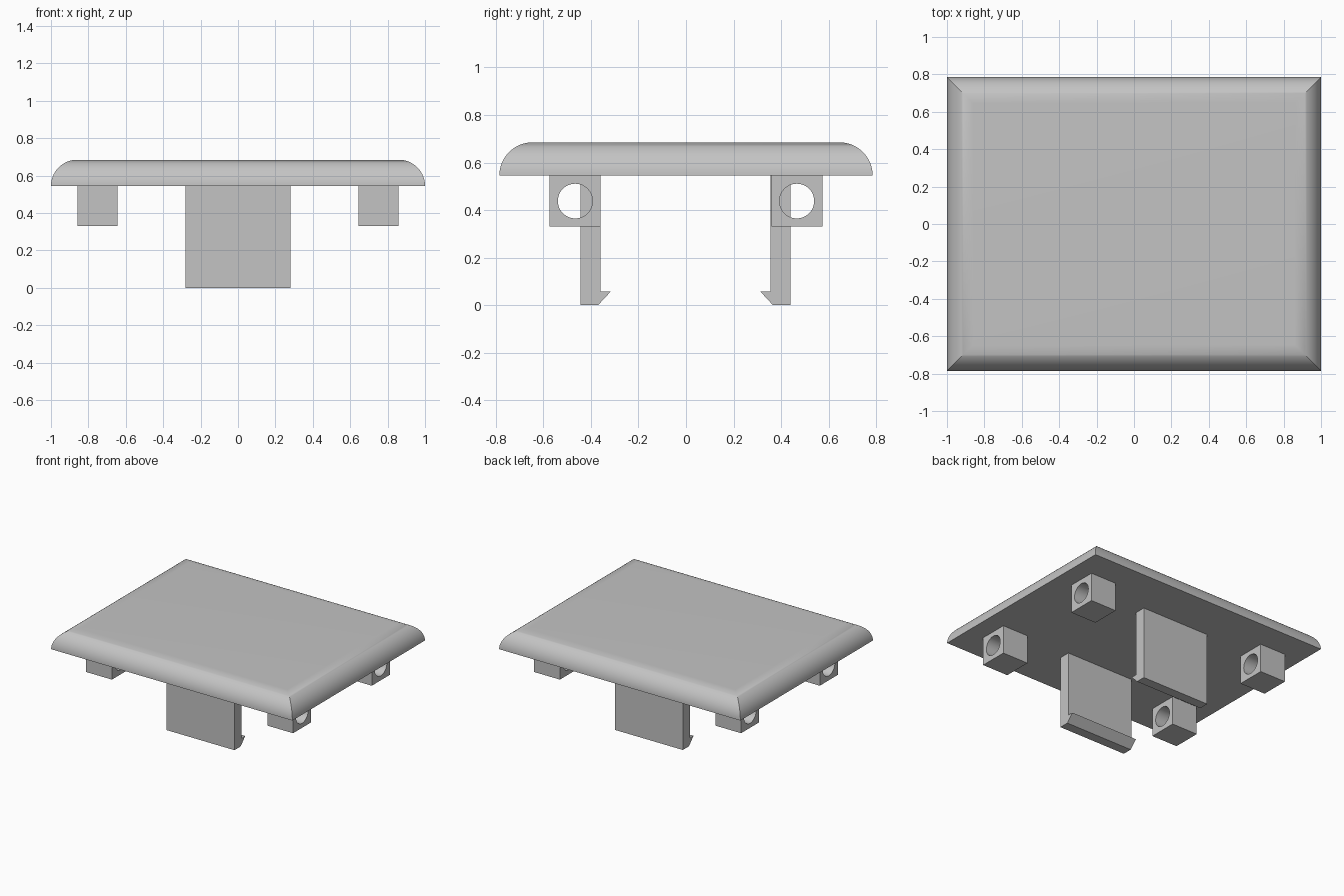
import bpy
import math

if "Cube" in bpy.data.objects:
    bpy.data.objects.remove(bpy.data.objects["Cube"], do_unlink=True)

grey = bpy.data.materials.new("plain grey")
grey.use_nodes = True
colour = (0.55, 0.55, 0.55, 1)
grey.diffuse_color = colour
grey.node_tree.nodes["Principled BSDF"].inputs["Base Color"].default_value = colour

UNDERSIDE = 0.545


def loft(name, rings, capped=True, closed=False):
    """Join matching rings of points with quads."""
    n = len(rings[0])
    verts = [p for ring in rings for p in ring]
    faces = []
    count = len(rings)
    for r in range(count if closed else count - 1):
        a, b = r * n, ((r + 1) % count) * n
        for i in range(n):
            j = (i + 1) % n
            faces.append((a + i, a + j, b + j, b + i))
    if capped:
        faces.append(tuple(reversed(range(n))))
        faces.append(tuple(range((count - 1) * n, count * n)))
    mesh = bpy.data.meshes.new(name)
    mesh.from_pydata(verts, [], faces)
    mesh.materials.append(grey)
    obj = bpy.data.objects.new(name, mesh)
    bpy.context.collection.objects.link(obj)
    # Consistent outward normals, smooth curves with sharp edges kept
    bpy.ops.object.select_all(action="DESELECT")
    obj.select_set(True)
    bpy.context.view_layer.objects.active = obj
    bpy.ops.object.mode_set(mode="EDIT")
    bpy.ops.mesh.select_all(action="SELECT")
    bpy.ops.mesh.normals_make_consistent(inside=False)
    bpy.ops.object.mode_set(mode="OBJECT")
    bpy.ops.object.shade_smooth_by_angle(angle=math.radians(30))
    return obj


# Cover plate: quarter-round edges meeting in mitred corners
RADIUS, STEPS = 0.14, 20
rings = []
for k in range(STEPS + 1):
    a = math.pi / 2 * k / STEPS
    inset = RADIUS * (1 - math.cos(a))
    x, y, z = 1 - inset, 0.785 - inset, UNDERSIDE + RADIUS * math.sin(a)
    rings.append([(-x, -y, z), (x, -y, z), (x, y, z), (-x, y, z)])
loft("cover_plate", rings)

# Snap clips: hooked profile extruded along x, barbs facing inward
profile = [(0.441, UNDERSIDE), (0.441, 0), (0.368, 0),
           (0.314, 0.058), (0.357, 0.058), (0.357, UNDERSIDE)]
for side, label in ((-1, "front"), (1, "back")):
    loft(label + "_clip",
         [[(x, side * y - 0.002, z) for y, z in profile] for x in (-0.281, 0.281)])

# Mounting lugs: square blocks bored through along x
HALF, BORE, SIDES = 0.107, 0.073, 48


def lug_ring(x, cy, square):
    points = []
    for i in range(SIDES):
        a = 2 * math.pi * i / SIDES
        c, s = math.cos(a), math.sin(a)
        r = HALF / max(abs(c), abs(s)) if square else BORE
        points.append((x, cy + r * c, UNDERSIDE - HALF + r * s))
    return points


for sx, across in ((-1, "right"), (1, "left")):
    for sy, along in ((-1, "front"), (1, "back")):
        x0, x1, cy = sx * 0.644, sx * 0.858, sy * 0.466
        loft(f"{along}_{across}_lug",
             [lug_ring(x0, cy, True), lug_ring(x1, cy, True),
              lug_ring(x1, cy, False), lug_ring(x0, cy, False)],
             capped=False, closed=True)
